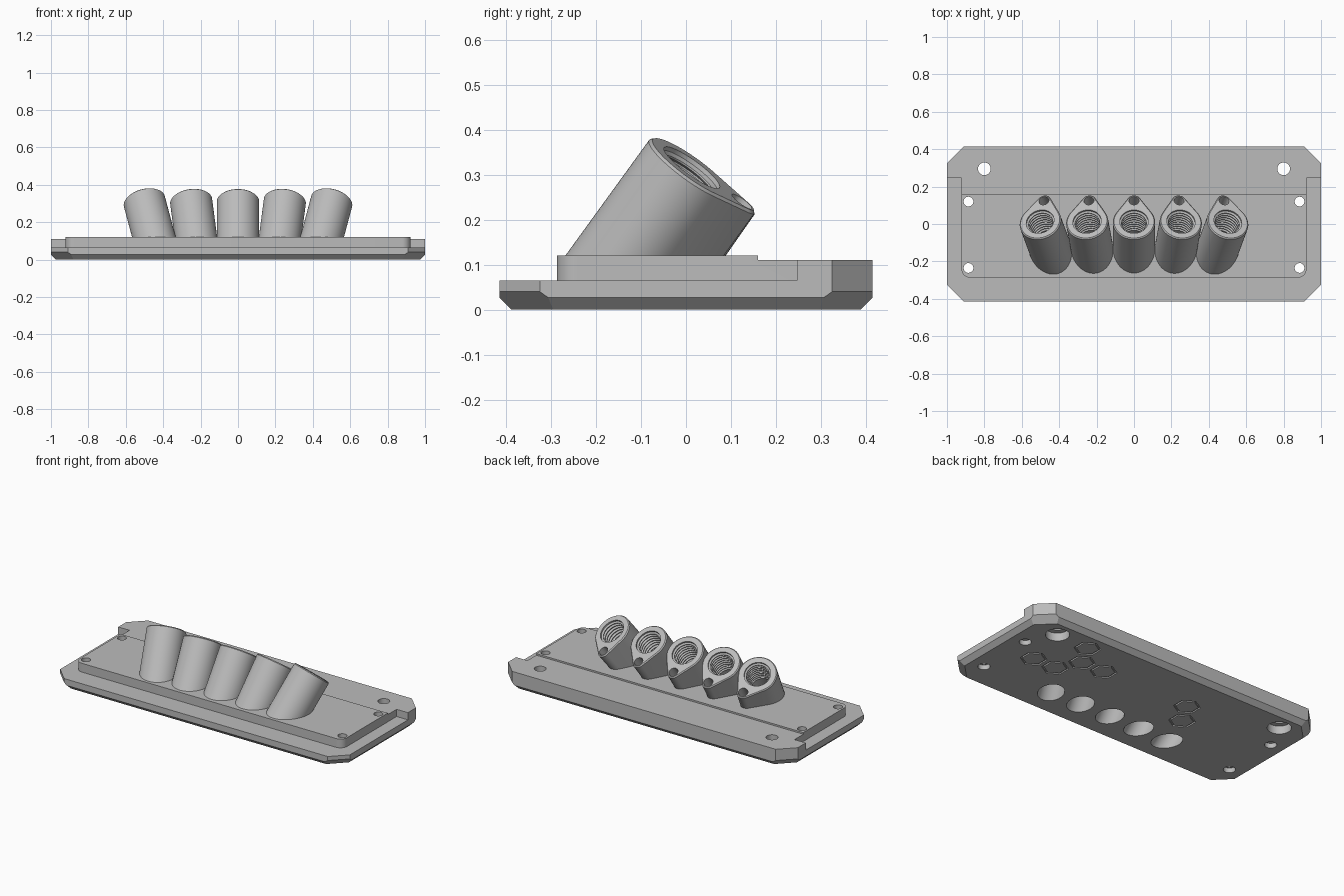
import bpy, bmesh
from math import radians, sin, cos, acos, pi, sqrt
from mathutils import Matrix, Vector

if "Cube" in bpy.data.objects:
    bpy.data.objects.remove(bpy.data.objects["Cube"])

grey = bpy.data.materials.new("plain grey")
grey.use_nodes = True
grey.diffuse_color = (0.5, 0.5, 0.5, 1)
grey.node_tree.nodes["Principled BSDF"].inputs["Base Color"].default_value = (0.5, 0.5, 0.5, 1)


def arc(cx, cy, r, start, end, n):
    return [(cx + r * cos(start + (end - start) * i / n),
             cy + r * sin(start + (end - start) * i / n)) for i in range(n + 1)]


def circle(r, cx=0, cy=0, n=48):
    return arc(cx, cy, r, 0, 2 * pi, n)[:-1]


def rect(x0, x1, y0, y1):
    return [(x0, y0), (x1, y0), (x1, y1), (x0, y1)]


def loft(name, rings, matrix=None, planes=()):
    """Solid through (outline, height) rings, trimmed by (point, normal) planes."""
    bm = bmesh.new()
    loops = [[bm.verts.new((x, y, z)) for x, y in pts] for pts, z in rings]
    for a, b in zip(loops, loops[1:]):
        for i in range(len(a)):
            j = (i + 1) % len(a)
            bm.faces.new((a[i], a[j], b[j], b[i]))
    bm.faces.new(loops[0][::-1])
    bm.faces.new(loops[-1])
    if matrix:
        bm.transform(matrix)
    for point, normal in planes:
        bmesh.ops.bisect_plane(bm, geom=bm.verts[:] + bm.edges[:] + bm.faces[:],
                               plane_co=point, plane_no=Vector(normal).normalized(), clear_outer=True)
        bmesh.ops.holes_fill(bm, edges=[e for e in bm.edges if e.is_boundary])
    bmesh.ops.recalc_face_normals(bm, faces=bm.faces[:])
    mesh = bpy.data.meshes.new(name)
    bm.to_mesh(mesh)
    bm.free()
    mesh.materials.append(grey)
    obj = bpy.data.objects.new(name, mesh)
    bpy.context.collection.objects.link(obj)
    return obj


def combine(target, tool, operation="DIFFERENCE"):
    tool.hide_render = True
    mod = target.modifiers.new("cut", "BOOLEAN")
    mod.operation, mod.object, mod.solver = operation, tool, "EXACT"
    bpy.context.view_layer.objects.active = target
    bpy.ops.object.modifier_apply(modifier=mod.name)
    bpy.data.objects.remove(tool)


def finish(obj):
    bpy.ops.object.select_all(action="DESELECT")
    obj.select_set(True)
    bpy.context.view_layer.objects.active = obj
    bpy.ops.object.shade_smooth_by_angle(angle=radians(28))


# Base plate: block with cut corners and chamfered underside
W, D = 1.0, 0.415
trims = []
for sx in (-1, 1):
    trims.append(((sx * W, 0, 0.027), (sx, 0, -1)))
    trims.append(((0, sx * D, 0.027), (0, sx, -1)))
    for sy in (-1, 1):
        corner = (sx * W, sy * (D - 0.09), 0.04)
        trims.append((corner, (sx, sy, 0)))
        trims.append((corner, (sx, sy, -sqrt(2))))
plate = loft("base_plate", [(rect(-W, W, -D, D), 0), (rect(-W, W, -D, D), 0.11)], planes=trims)
front = rect(-2, 2, -2, 0.247)
combine(plate, loft("front_step", [(front, 0.065), (front, 1)]))

# Raised pad with rounded front corners, slightly lower at the rear
px, py, pr = 0.922, -0.287, 0.045
pad = (arc(-px + pr, py + pr, pr, pi, 1.5 * pi, 8) + arc(px - pr, py + pr, pr, 1.5 * pi, 2 * pi, 8)
       + [(px, 0.3), (-px, 0.3)])
combine(plate, loft("pad", [(pad, 0.04), (pad, 0.12)]), "UNION")
rear = rect(-2, 2, 0.16, 2)
combine(plate, loft("rear_step", [(rear, 0.11), (rear, 1)]))

# Screw holes, wider underneath
for sx in (-1, 1):
    for x, y, r, wide, depth in ((0.8, 0.295, 0.034, 0.067, 0.05),
                                 (0.885, 0.12, 0.026, 0.034, 0.03),
                                 (0.885, -0.235, 0.026, 0.034, 0.03)):
        narrow, broad = circle(r, sx * x, y), circle(wide, sx * x, y)
        combine(plate, loft("hole", [(broad, -0.1), (broad, depth), (narrow, depth), (narrow, 0.3)]))


# Hexagonal grooves on the underside
def hexagon(r, x, y):
    return arc(x, y, r, pi / 6, pi / 6 + 2 * pi, 6)[:-1]


for x, y in ((0.73, 0.008), (0.575, 0.008), (-0.34, 0.008), (0.497, 0.146),
             (0.342, 0.146), (-0.26, 0.146), (0.574, 0.284)):
    ring = loft("groove", [(hexagon(0.076, x, y), -0.02), (hexagon(0.076, x, y), 0.008)])
    combine(ring, loft("core", [(hexagon(0.064, x, y), -0.05), (hexagon(0.064, x, y), 0.05)]))
    combine(plate, ring)

# Leaning threaded tubes, fanned outwards
R, LUG, GAP, BEVEL = 0.113, 0.038, 0.136, 0.006


def teardrop(inset):
    phi = acos((R - LUG) / GAP)
    return (arc(0, GAP, LUG - inset, pi / 2 - phi, pi / 2 + phi, 16)
            + arc(0, 0, R - inset, pi / 2 + phi, 2.5 * pi - phi, 40))


thread = [(circle(0.073), -0.7), (circle(0.073), -0.19)]
for k in range(9):
    z = -0.18 + 0.02 * k
    thread += [(circle(0.066), z), (circle(0.066), z + 0.004),
               (circle(0.076), z + 0.01), (circle(0.076), z + 0.014)]
thread.append((circle(0.076), 0.05))

names = ("far_right_tube", "right_tube", "centre_tube", "left_tube", "far_left_tube")
for i, name in zip(range(-2, 3), names):
    place = (Matrix.Translation((0.251 * i, 0.013, 0.316))
             @ Matrix.Rotation(radians(7.5 * i), 4, "Y") @ Matrix.Rotation(radians(-35), 4, "X"))
    tube = loft(name, [(teardrop(0), -0.5), (teardrop(0), -BEVEL), (teardrop(BEVEL), 0)],
                place, [((0, 0, 0.112), (0, 0, -1))])
    pin = circle(0.027, 0, GAP, 24)
    combine(tube, loft("bore", thread, place))
    combine(tube, loft("pin_hole", [(pin, -0.1), (pin, 0.05)], place))
    combine(plate, loft("bore", thread, place))
    finish(tube)
finish(plate)
